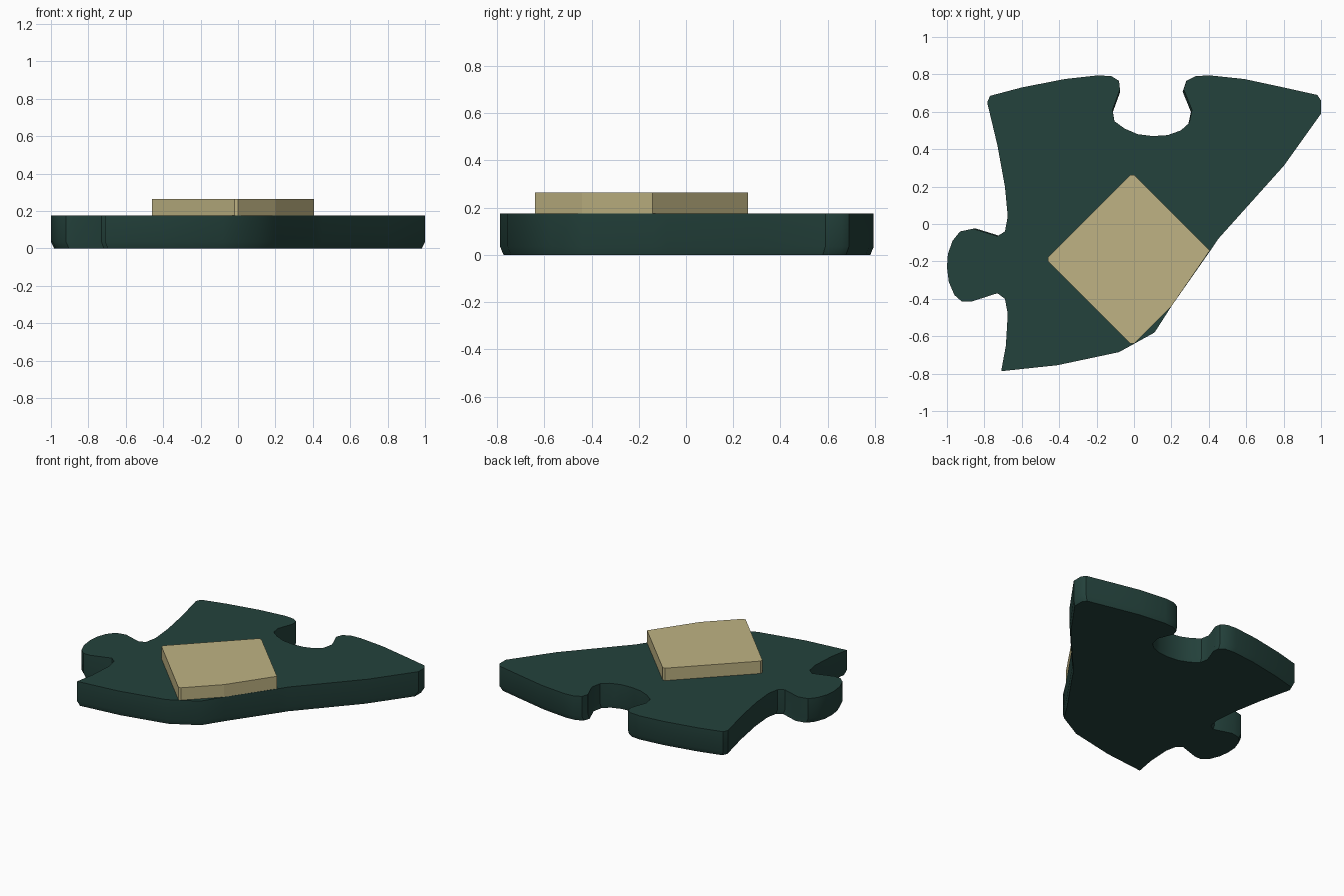
import bpy, bmesh, math

if "Cube" in bpy.data.objects:
    bpy.data.objects.remove(bpy.data.objects["Cube"])


def material(name, rgb):
    m = bpy.data.materials.new(name)
    m.diffuse_color = (*rgb, 1)
    m.use_nodes = True
    m.node_tree.nodes["Principled BSDF"].inputs["Base Color"].default_value = m.diffuse_color
    return m


def prism(name, outline, rings, mat, angle):
    """Stack scaled copies of an outline; rings = [(z, scale), ...]."""
    bm = bmesh.new()
    loops = [[bm.verts.new((x * s, y * s, z)) for x, y in outline] for z, s in rings]
    n = len(outline)
    for low, high in zip(loops, loops[1:]):
        for i in range(n):
            j = (i + 1) % n
            bm.faces.new((low[i], low[j], high[j], high[i]))
    bm.faces.new(loops[0][::-1])
    bm.faces.new(loops[-1])
    mesh = bpy.data.meshes.new(name)
    bm.to_mesh(mesh)
    bm.free()
    mesh.materials.append(mat)
    ob = bpy.data.objects.new(name, mesh)
    bpy.context.collection.objects.link(ob)
    bpy.ops.object.select_all(action='DESELECT')
    ob.select_set(True)
    bpy.context.view_layer.objects.active = ob
    bpy.ops.object.shade_smooth_by_angle(angle=math.radians(angle))
    return ob


green = material("dark green", (0.0176, 0.0545, 0.0452))
tan = material("tan", (0.52, 0.45, 0.227))

# Puzzle piece outline, counterclockwise
front_edge = [(-.71, -.787), (-.41, -.755), (-.08, -.685), (.11, -.58)]
right_edge = [(.2, -.44), (.41, -.14), (.45, -.08), (.8, .31), (1, .59),
              (1, .66), (.98, .69)]
back_right = [(.8, .73), (.59, .775), (.4, .795), (.33, .79), (.28, .765)]
notch = [(.265, .72), (.31, .61), (.295, .54), (.25, .5), (.18, .475), (.1, .47),
         (.02, .48), (-.05, .51), (-.105, .55), (-.115, .61), (-.075, .72)]
back_left = [(-.08, .765), (-.12, .79), (-.19, .795), (-.37, .775), (-.6, .73),
             (-.77, .685), (-.785, .65)]
left_edge = [(-.73, .42), (-.69, .2), (-.675, .04), (-.69, -.04)]
tab = [(-.73, -.065), (-.86, -.025), (-.93, -.04), (-.97, -.09), (-.995, -.16),
       (-1, -.23), (-.99, -.31), (-.96, -.38), (-.92, -.415), (-.87, -.415),
       (-.73, -.37)]
left_front = [(-.69, -.4), (-.675, -.48), (-.685, -.65)]

# Body, tapering slightly at its underside
prism("puzzle_piece",
      front_edge + right_edge + back_right + notch + back_left + left_edge + tab + left_front,
      [(0, .982), (.035, 1), (.175, 1)], green, 35)

# Raised diamond, trimmed along the right edge of the body
diamond = [(-.02, -.64), (0, -.64), (.2, -.44), (.405, -.142), (0, .262),
           (-.02, .262), (-.46, -.178), (-.46, -.198)]
prism("diamond_plate", diamond, [(.17, 1), (.263, 1)], tan, 10)
